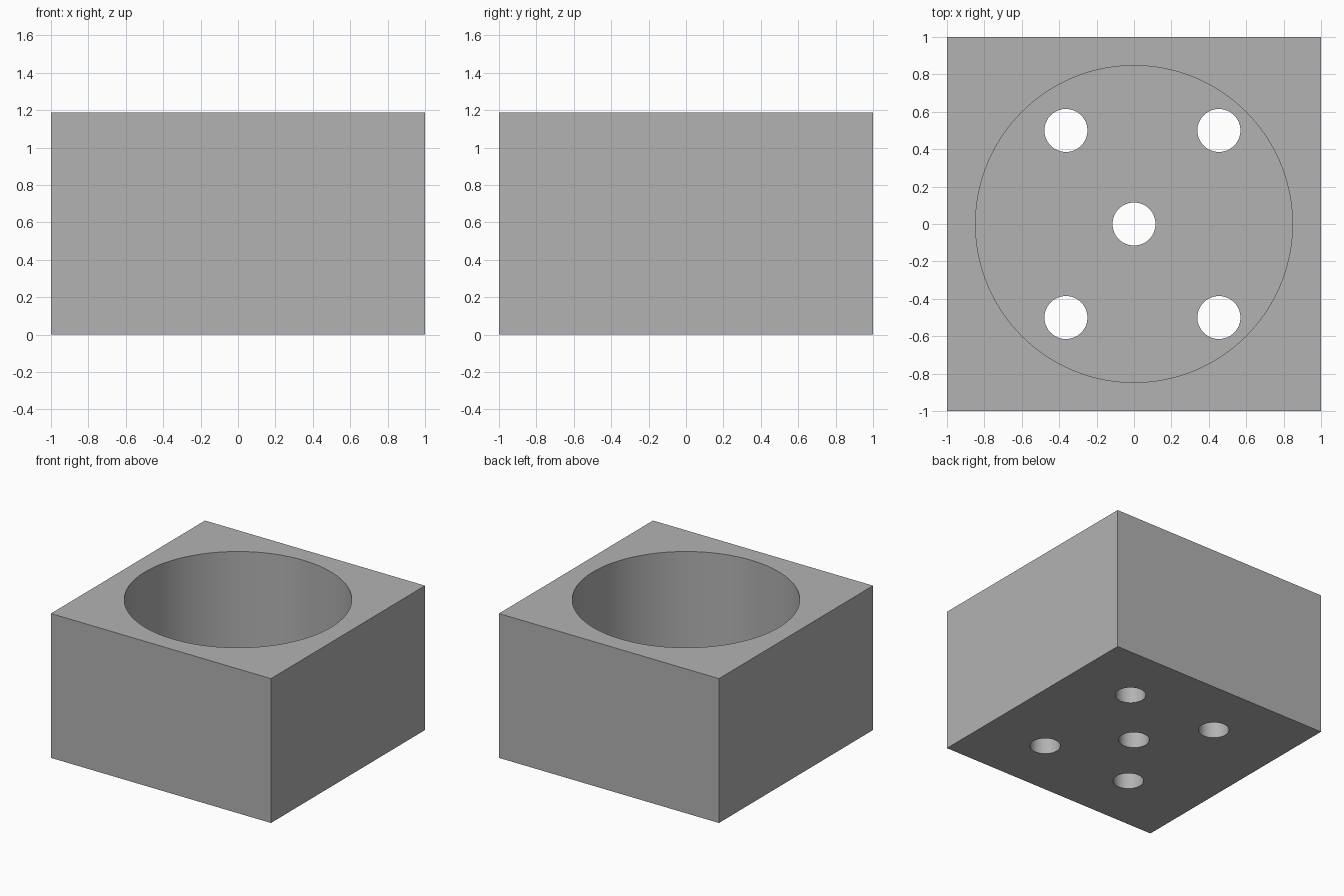
import bpy
import math

default = bpy.data.objects.get("Cube")
if default:
    bpy.data.objects.remove(default, do_unlink=True)

HEIGHT = 1.186
FLOOR = 0.17
CAVITY_RADIUS = 0.847
HOLE_RADIUS = 0.115

grey = bpy.data.materials.new("plain grey")
grey.use_nodes = True
colour = (0.448, 0.448, 0.448, 1)
grey.diffuse_color = colour
grey.node_tree.nodes["Principled BSDF"].inputs["Base Color"].default_value = colour


def cutter(name, x, y, radius, bottom, top, sides):
    """Upright cylinder used to cut the block."""
    bpy.ops.mesh.primitive_cylinder_add(
        vertices=sides, radius=radius, depth=top - bottom,
        location=(x, y, (bottom + top) / 2))
    obj = bpy.context.object
    obj.name = name
    obj.hide_render = True
    obj.data.materials.append(grey)
    return obj


# Square block
bpy.ops.mesh.primitive_cube_add(size=2, location=(0, 0, HEIGHT / 2))
block = bpy.context.object
block.name = "block"
block.scale.z = HEIGHT / 2
bpy.ops.object.transform_apply(location=True, rotation=False, scale=True)
block.data.materials.append(grey)

# Round cavity, centre hole and four outer holes through the floor
cutters = [cutter("cavity_cutter", 0, 0, CAVITY_RADIUS, FLOOR, HEIGHT + 0.2, 128)]
centres = [(0, 0)] + [(x, y) for x in (-0.364, 0.454) for y in (-0.5, 0.5)]
for x, y in centres:
    cutters.append(cutter("hole_cutter", x, y, HOLE_RADIUS, -0.2, FLOOR + 0.2, 64))

# Cut the block
bpy.ops.object.select_all(action='DESELECT')
block.select_set(True)
bpy.context.view_layer.objects.active = block
for tool in cutters:
    cut = block.modifiers.new("cut", 'BOOLEAN')
    cut.operation = 'DIFFERENCE'
    cut.solver = 'EXACT'
    cut.object = tool
    bpy.ops.object.modifier_apply(modifier=cut.name)
    bpy.data.objects.remove(tool, do_unlink=True)

bpy.ops.object.shade_smooth_by_angle(angle=math.radians(30))
